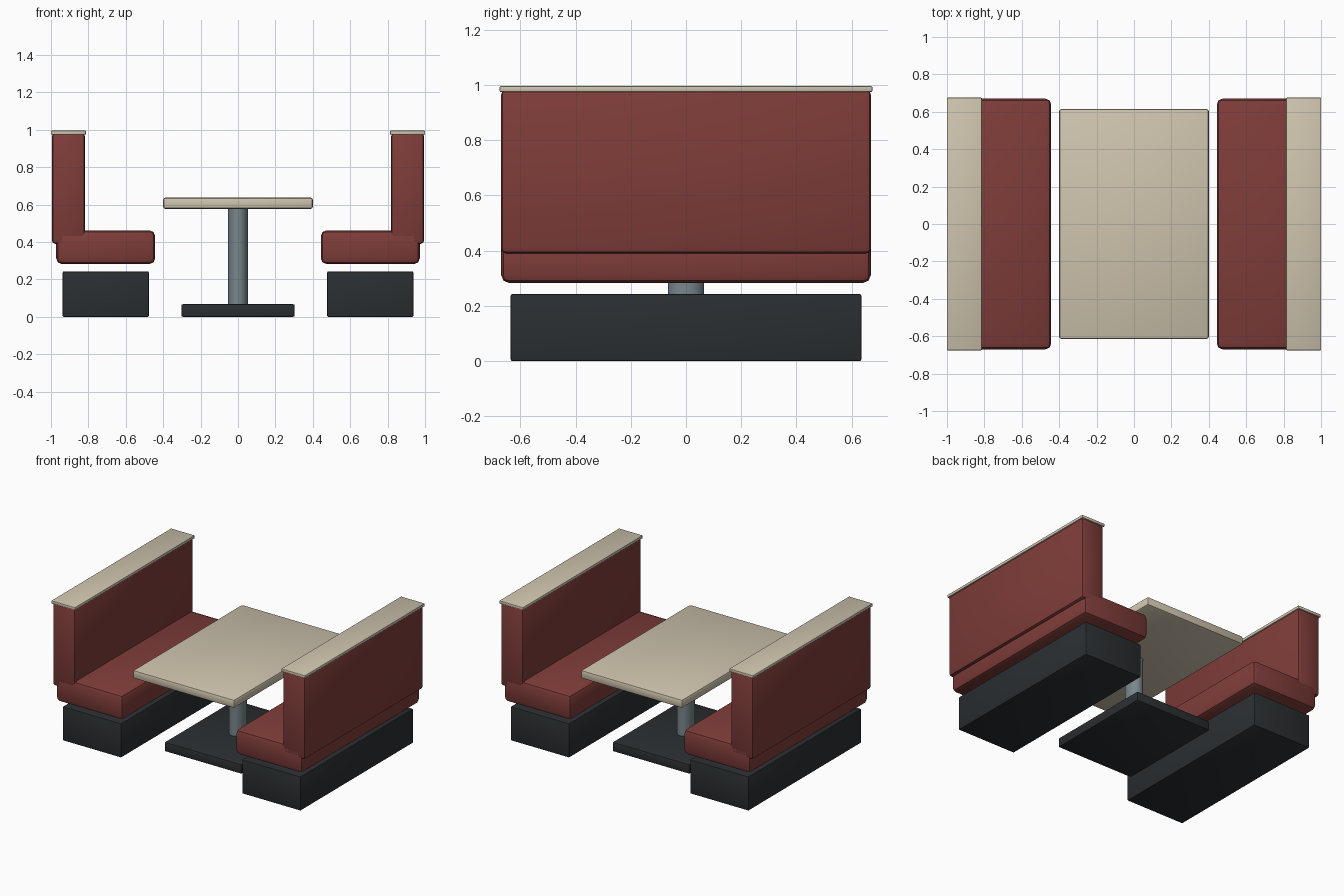
import bpy

if "Cube" in bpy.data.objects:
    bpy.data.objects.remove(bpy.data.objects["Cube"])


def material(name, rgb):
    m = bpy.data.materials.new(name)
    m.diffuse_color = (*rgb, 1)
    m.use_nodes = True
    m.node_tree.nodes["Principled BSDF"].inputs["Base Color"].default_value = m.diffuse_color
    return m


RED = material("red_vinyl", (0.21, 0.046, 0.041))
CREAM = material("cream_laminate", (0.62, 0.55, 0.42))
DARK = material("dark_plinth", (0.024, 0.028, 0.031))
STEEL = material("steel", (0.19, 0.24, 0.26))


def finish(ob, name, mat, bevel, segments=2):
    ob.name = name
    ob.data.materials.append(mat)
    bpy.ops.object.transform_apply(location=False, rotation=False, scale=True)
    if bevel:
        mod = ob.modifiers.new("bevel", 'BEVEL')
        mod.width = bevel
        mod.segments = segments
        mod.limit_method = 'ANGLE'
        bpy.ops.object.modifier_apply(modifier=mod.name)
    bpy.ops.object.shade_smooth_by_angle()
    return ob


def box(name, x, y_half, z, mat, bevel, segments=2):
    bpy.ops.mesh.primitive_cube_add(
        size=1, location=((x[0] + x[1]) / 2, 0, (z[0] + z[1]) / 2))
    ob = bpy.context.object
    ob.scale = (x[1] - x[0], 2 * y_half, z[1] - z[0])
    return finish(ob, name, mat, bevel, segments)


# Two facing benches: plinth, seat cushion, backrest and cap rail
for side, s in (("left", -1), ("right", 1)):
    def span(a, b):
        return tuple(sorted((s * a, s * b)))
    box(side + "_bench_base", span(0.477, 0.937), 0.635, (0, 0.242), DARK, 0.005)
    box(side + "_seat", span(0.443, 0.972), 0.67, (0.282, 0.462), RED, 0.03)
    box(side + "_backrest", span(0.818, 0.995), 0.67, (0.39, 0.982), RED, 0.018)
    box(side + "_cap_rail", span(0.813, 1.0), 0.675, (0.974, 0.995), CREAM, 0.004)

# Table: top, oval column and floor plate
box("table_top", (-0.4, 0.4), 0.615, (0.577, 0.637), CREAM, 0.012)
box("table_foot", (-0.303, 0.303), 0.395, (0, 0.067), DARK, 0.008)
bpy.ops.mesh.primitive_cylinder_add(vertices=32, radius=1, depth=1,
                                    location=(0, 0, 0.295))
column = bpy.context.object
column.scale = (0.053, 0.065, 0.588)
finish(column, "table_column", STEEL, 0)
